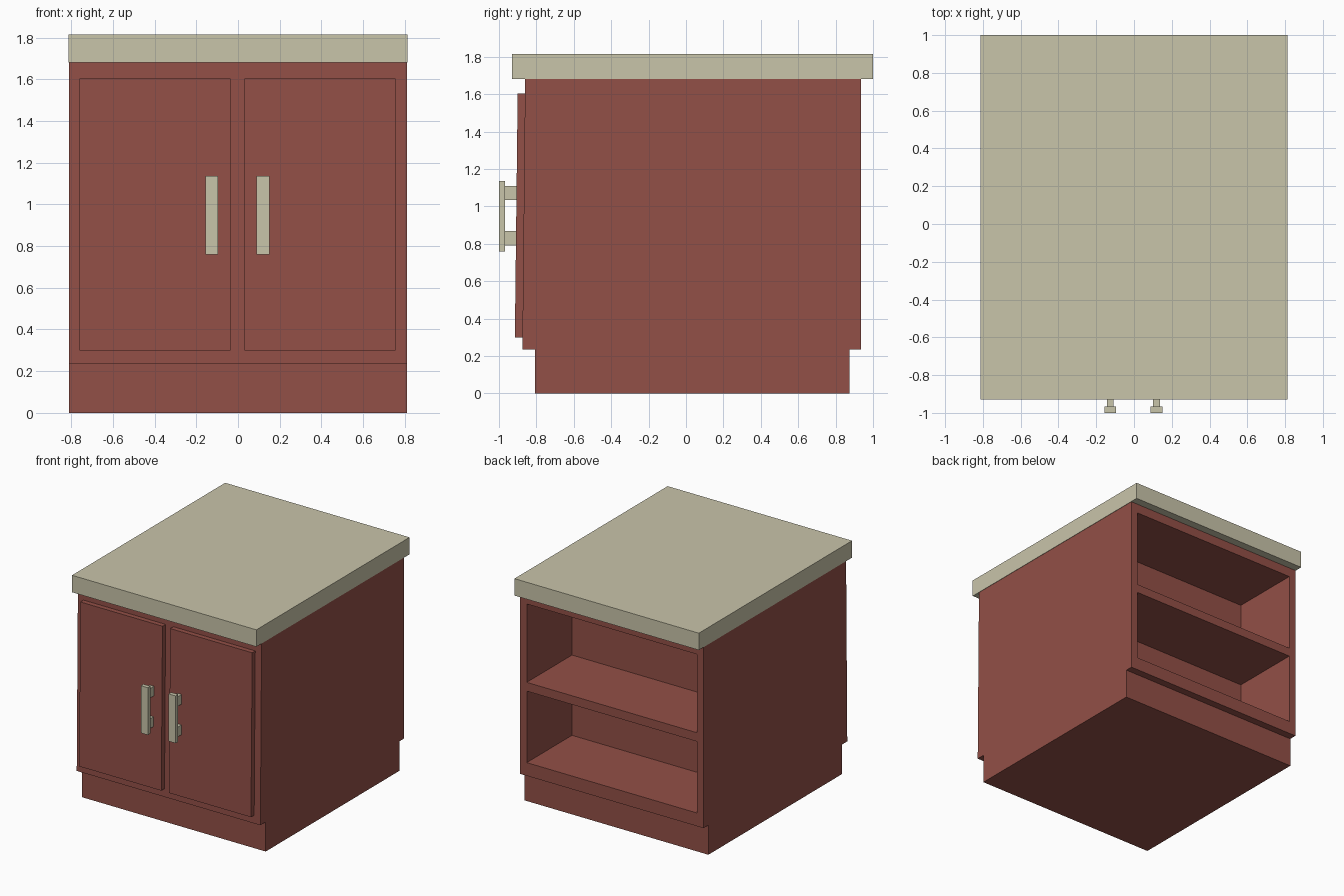
import bpy

if "Cube" in bpy.data.objects:
    bpy.data.objects.remove(bpy.data.objects["Cube"])


def material(name, rgb):
    m = bpy.data.materials.new(name)
    m.diffuse_color = (*rgb, 1.0)
    m.use_nodes = True
    m.node_tree.nodes["Principled BSDF"].inputs["Base Color"].default_value = m.diffuse_color
    return m


RED = material("red_brown_paint", (0.29, 0.08, 0.063))
CREAM = material("cream", (0.584, 0.555, 0.402))


def box(name, x, y, z, mat, lean=0.0):
    """Box from ranges; lean pushes the lower edge towards the front (-y)
    as (front, back) amounts."""
    front, back = lean if lean else (0, 0)
    verts = []
    for k, zz in enumerate(z):
        f, b = (front, back) if k == 0 else (0, 0)
        verts += [(x[0], y[0] - f, zz), (x[1], y[0] - f, zz),
                  (x[1], y[1] - b, zz), (x[0], y[1] - b, zz)]
    faces = [(3, 2, 1, 0), (4, 5, 6, 7), (0, 1, 5, 4),
             (1, 2, 6, 5), (2, 3, 7, 6), (3, 0, 4, 7)]
    me = bpy.data.meshes.new(name)
    me.from_pydata(verts, [], faces)
    me.materials.append(mat)
    ob = bpy.data.objects.new(name, me)
    bpy.context.collection.objects.link(ob)
    return ob


# Worktop, cabinet carcass (front leans very slightly) and recessed plinth
box("worktop", (-0.813, 0.813), (-0.93, 1.0), (1.68, 1.815), CREAM)
carcass = box("carcass", (-0.81, 0.81), (-0.86, 0.935), (0.235, 1.68), RED,
              (0.015, 0))
box("plinth", (-0.81, 0.81), (-0.808, 0.875), (0.0, 0.235), RED)

# Two open shelves cut into the back
for i, z in enumerate([(0.34, 0.91), (0.98, 1.605)]):
    cutter = box(f"shelf_cutter_{i + 1}", (-0.75, 0.75), (0.365, 1.1), z, RED)
    cutter.hide_render = True
    cutter.hide_set(True)
    mod = carcass.modifiers.new(f"shelf_{i + 1}", 'BOOLEAN')
    mod.operation = 'DIFFERENCE'
    mod.solver = 'EXACT'
    mod.object = cutter

# Apply the cuts and drop the cutters
bpy.context.view_layer.update()
dg = bpy.context.evaluated_depsgraph_get()
cut_mesh = bpy.data.meshes.new_from_object(carcass.evaluated_get(dg))
carcass.modifiers.clear()
carcass.data = cut_mesh
for ob in [o for o in bpy.data.objects if o.name.startswith("shelf_cutter")]:
    bpy.data.objects.remove(ob)

# Doors with bar handles on two posts each
for side, door_x, cx in (("left", (-0.76, -0.036), -0.126),
                         ("right", (0.032, 0.755), 0.119)):
    box(f"{side}_door", door_x, (-0.9, -0.855), (0.3, 1.605), RED,
        (0.015, 0.01))
    box(f"{side}_handle_bar", (cx - 0.031, cx + 0.031), (-1.0, -0.967),
        (0.76, 1.137), CREAM)
    for n, z in (("lower", (0.79, 0.868)), ("upper", (1.033, 1.11))):
        box(f"{side}_handle_{n}_post", (cx - 0.018, cx + 0.018),
            (-0.97, -0.9), z, CREAM)
